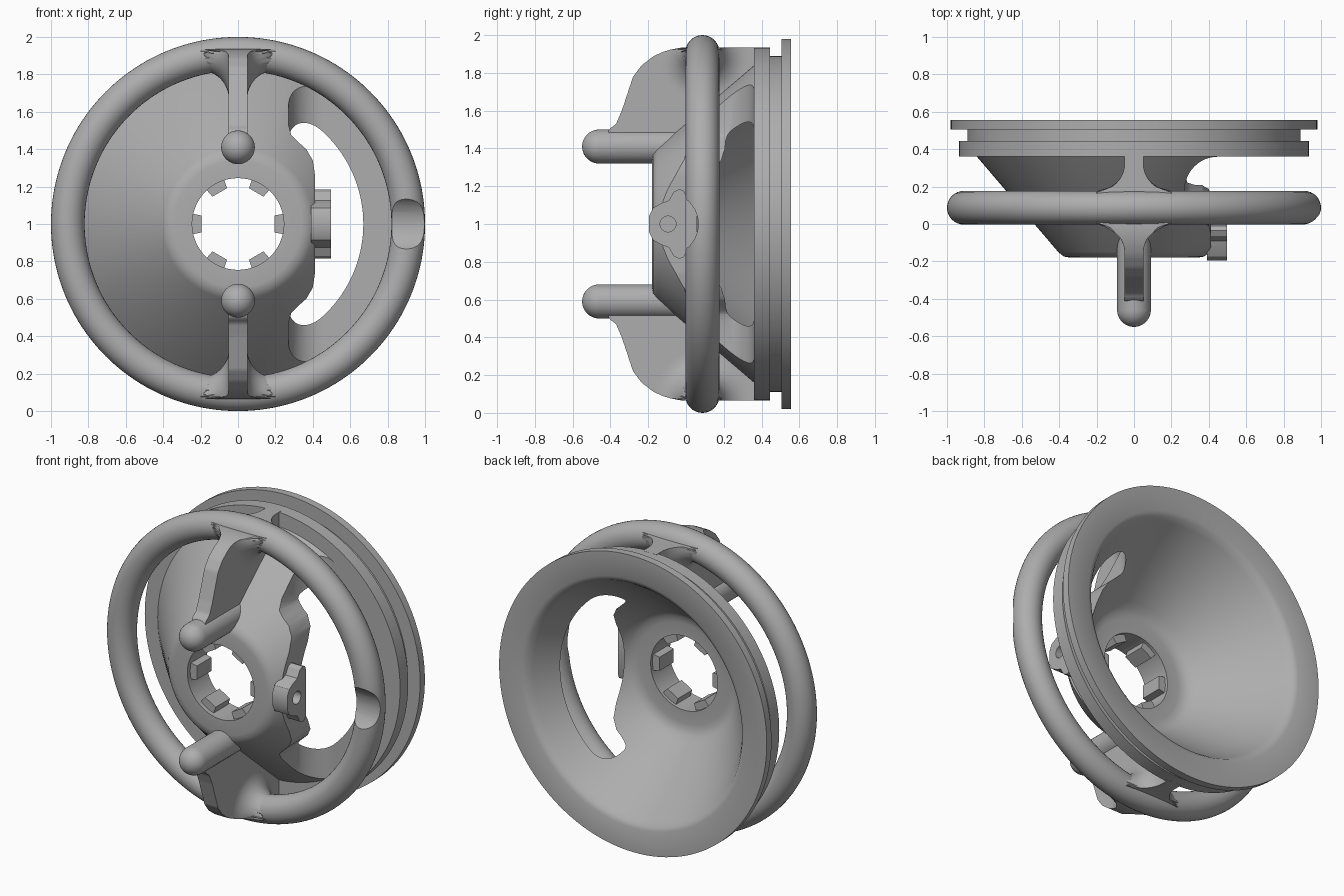
import bpy, bmesh, math
from mathutils import Vector

cube = bpy.data.objects.get("Cube")
if cube:
    bpy.data.objects.remove(cube)

gray = bpy.data.materials.new("plain gray")
gray.use_nodes = True
tone = (0.42, 0.42, 0.42, 1)
gray.diffuse_color = tone
gray.node_tree.nodes["Principled BSDF"].inputs["Base Color"].default_value = tone

AXIS = 1.0  # height of the turning axis


def make(name, bm):
    bmesh.ops.recalc_face_normals(bm, faces=bm.faces)
    mesh = bpy.data.meshes.new(name)
    bm.to_mesh(mesh)
    bm.free()
    ob = bpy.data.objects.new(name, mesh)
    bpy.context.collection.objects.link(ob)
    mesh.materials.append(gray)
    return ob


def activate(ob):
    bpy.ops.object.select_all(action='DESELECT')
    ob.select_set(True)
    bpy.context.view_layer.objects.active = ob


def smooth(ob):
    activate(ob)
    bpy.ops.object.shade_smooth_by_angle(angle=math.radians(32))


def boolean(ob, tool, operation='DIFFERENCE'):
    mod = ob.modifiers.new("cut", 'BOOLEAN')
    mod.operation, mod.object, mod.solver = operation, tool, 'EXACT'
    activate(ob)
    bpy.ops.object.modifier_apply(modifier=mod.name)
    bpy.data.objects.remove(tool)


def lathe(name, profile, closed=True, n=128):
    """Turn (radius, y) points around the y axis through the wheel centre."""
    bm = bmesh.new()
    rings = []
    for i in range(n):
        a = math.tau * i / n
        rings.append([bm.verts.new((r * math.cos(a), y, AXIS + r * math.sin(a))) for r, y in profile])
    m = len(profile)
    for i in range(n):
        p, q = rings[i], rings[(i + 1) % n]
        for j in range(m if closed else m - 1):
            k = (j + 1) % m
            bm.faces.new((p[j], p[k], q[k], q[j]))
    return make(name, bm)


def prism(name, points, direction):
    """Extrude a closed outline of 3D points along a vector."""
    bm = bmesh.new()
    face = bm.faces.new([bm.verts.new(p) for p in points])
    new = bmesh.ops.extrude_face_region(bm, geom=[face])["geom"]
    bmesh.ops.translate(bm, vec=Vector(direction), verts=[v for v in new if isinstance(v, bmesh.types.BMVert)])
    return make(name, bm)


def x_cylinder(name, x0, x1, y, z, r):
    pts = [(x0, y + r * math.cos(math.tau * i / 48), z + r * math.sin(math.tau * i / 48)) for i in range(48)]
    return prism(name, pts, (x1 - x0, 0, 0))


# Conical body with hub, grooved rim and back flange
body = lathe("conical_body", [
    (0.245, -0.18), (0.34, -0.18), (0.375, -0.174), (0.405, -0.15), (0.84, 0.36),
    (0.935, 0.36), (0.935, 0.445), (0.89, 0.445), (0.89, 0.505), (0.98, 0.505),
    (0.98, 0.555), (0.82, 0.555), (0.79, 0.54), (0.765, 0.505), (0.67, 0.36),
    (0.43, 0.075), (0.4, 0.045), (0.37, 0.027), (0.33, 0.02), (0.245, 0.02)])

# Side window, cut with a rounded inner corner and a block kept for the hub
R = 0.18
outline = [(1.2, 0.36), (1.2, -0.5), (0.27, -0.5)]
for i in range(13):
    a = math.pi - i / 12 * math.pi / 2
    outline.append((0.27 + R + R * math.cos(a), 0.36 - R + R * math.sin(a)))
window = prism("window_cutter", [(x, y, -0.2) for x, y in outline], (0, 0, 2.4))
half = [(0.1, 0.53), (0.27, 0.53), (0.285, 0.475), (0.32, 0.44), (0.365, 0.4), (0.4, 0.34), (0.412, 0.26)]
guard_pts = half + [(x, -z) for x, z in reversed(half)]
guard = prism("hub_guard", [(x, -0.8, AXIS + z) for x, z in guard_pts], (0, 1.8, 0))
boolean(window, guard)
boolean(body, window)
smooth(body)

# Six teeth inside the hub bore
for i in range(6):
    a = i * math.tau / 6
    pts = []
    for r, s in ((0.195, -0.045), (0.195, 0.045), (0.27, 0.06), (0.27, -0.06)):
        pts.append((r * math.cos(a) - s * math.sin(a), -0.15, AXIS + r * math.sin(a) + s * math.cos(a)))
    prism("hub_tooth", pts, (0, 0.15, 0))

# Front hand ring with a thumb scoop on its left side
RING, TUBE, RING_Y = 0.91, 0.09, 0.087
ring = lathe("hand_ring", [(RING + TUBE * math.cos(math.tau * i / 32),
                            RING_Y + TUBE * math.sin(math.tau * i / 32)) for i in range(32)], n=160)
boolean(ring, x_cylinder("scoop_cutter", 0.7, 1.15, -0.1, AXIS, 0.165))
smooth(ring)

# Spoke fins: thin plates that swell into the ring
FRONT = [(0.41, -0.42), (0.5, -0.41), (0.53, -0.37), (0.6, -0.34), (0.78, -0.28),
         (0.84, -0.235), (0.89, -0.17), (0.92, -0.1), (0.935, -0.02)]


def front_edge(z):
    for (z0, y0), (z1, y1) in zip(FRONT, FRONT[1:]):
        if z <= z1:
            return y0 + (y1 - y0) * (z - z0) / (z1 - z0)
    return FRONT[-1][1]


def half_width(y, z):
    fillet = 0.15
    d = max(0, math.hypot(y - RING_Y, z - RING) - TUBE)
    if d >= fillet:
        return 0.05
    return 0.05 + fillet - math.sqrt(fillet ** 2 - (fillet - d) ** 2)


def fin(name, sign):
    rows, cols = 44, 44
    bm = bmesh.new()
    sides = {1: [], -1: []}
    for i in range(rows + 1):
        z = 0.41 + (0.935 - 0.41) * i / rows
        y0 = front_edge(z)
        y1 = min(0.38, -0.17 + (z - 0.39) * 1.178 + 0.06)
        for s in sides:
            line = []
            for j in range(cols + 1):
                y = y0 + (y1 - y0) * j / cols
                line.append(bm.verts.new((s * half_width(y, z), y, AXIS + sign * z)))
            sides[s].append(line)
    for g in sides.values():
        for i in range(rows):
            for j in range(cols):
                bm.faces.new((g[i][j], g[i][j + 1], g[i + 1][j + 1], g[i + 1][j]))
    a, b = sides[1], sides[-1]
    for j in range(cols):
        for i in (0, rows):
            bm.faces.new((a[i][j], a[i][j + 1], b[i][j + 1], b[i][j]))
    for i in range(rows):
        for j in (0, cols):
            bm.faces.new((a[i][j], a[i + 1][j], b[i + 1][j], b[i][j]))
    smooth(make(name, bm))


# Round-ended handle pegs
def peg(name, z):
    r, tip = 0.09, -0.55
    profile = [(max(0.0005, r * math.sin(t * math.pi / 24)), tip + r - r * math.cos(t * math.pi / 24))
               for t in range(13)]
    profile += [(r, -0.02), (0.0005, -0.02)]
    ob = lathe(name, profile, closed=False, n=40)
    ob.location.z = z
    smooth(ob)


for word, sign in (("upper", 1), ("lower", -1)):
    fin(word + "_spoke_fin", sign)
    peg(word + "_handle_peg", sign * 0.41)

# Lobed bracket with a screw hole on the hub side
lobe = [(0.0, 0.15), (-0.01, 0.175), (-0.035, 0.185), (-0.065, 0.17), (-0.09, 0.125),
        (-0.13, 0.11), (-0.175, 0.085), (-0.195, 0.045)]
pts = lobe + [(y, -z) for y, z in reversed(lobe)]
bracket = prism("side_bracket", [(0.39, y, AXIS + z) for y, z in pts], (0.108, 0, 0))
boolean(bracket, x_cylinder("screw_hole_cutter", 0.43, 0.6, -0.095, AXIS, 0.042))
smooth(bracket)
